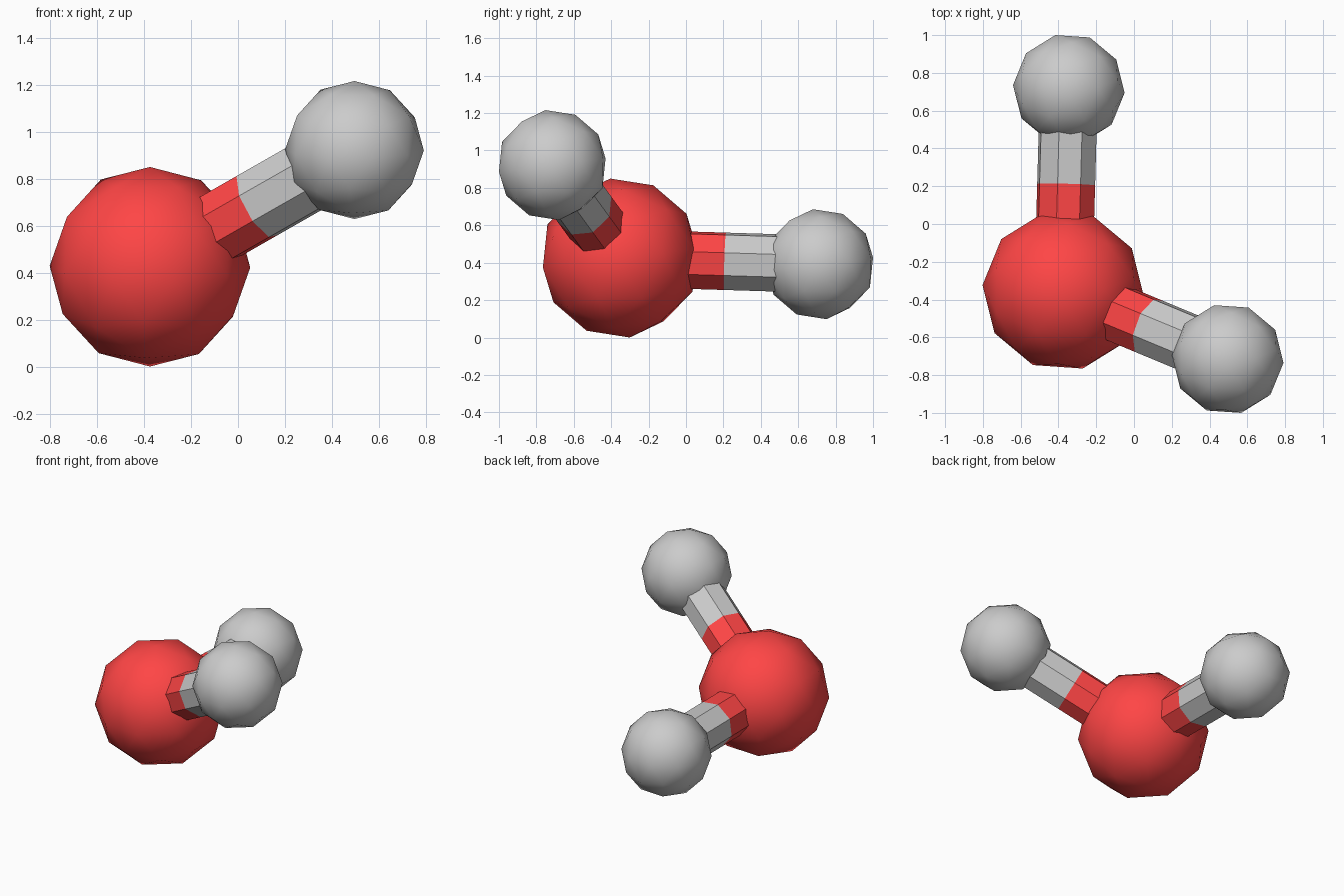
import bpy, bmesh
from math import radians, cos, sin
from mathutils import Vector, Matrix

if "Cube" in bpy.data.objects:
    bpy.data.objects.remove(bpy.data.objects["Cube"])

red = bpy.data.materials.new("red")
red.diffuse_color = (1.0, 0.06, 0.06, 1)
red.use_nodes = True
red.node_tree.nodes["Principled BSDF"].inputs["Base Color"].default_value = red.diffuse_color

O = Vector((-0.375, -0.353, 0.425))
H1 = Vector((-0.345, 0.715, 0.392))
H2 = Vector((0.496, -0.715, 0.922))

# shared slight tilt of all three balls
TILT = Matrix.Rotation(radians(7), 4, 'X') @ Matrix.Rotation(radians(86), 4, 'Z')


def finish(name, bm, smooth, mat):
    mesh = bpy.data.meshes.new(name)
    for f in bm.faces:
        f.smooth = smooth
    bm.to_mesh(mesh)
    bm.free()
    if mat:
        mesh.materials.append(mat)
    ob = bpy.data.objects.new(name, mesh)
    bpy.context.collection.objects.link(ob)


def ball(name, centre, radius, mat=None):
    bm = bmesh.new()
    bmesh.ops.create_icosphere(bm, subdivisions=2, radius=radius,
                               matrix=Matrix.Translation(centre) @ TILT)
    finish(name, bm, True, mat)


def rod(name, a, b, side, angle, mat=None):
    """Open eight-sided rod from a to b; one edge sits at angle up from side."""
    d = (b - a).normalized()
    w = (side - d * side.dot(d)).normalized()
    u = d.cross(w)
    if u.z < 0:
        u = -u
    x = w * cos(radians(angle)) + u * sin(radians(angle))
    frame = Matrix((x, d.cross(x), d)).transposed().to_4x4()
    bm = bmesh.new()
    bmesh.ops.create_cone(bm, cap_ends=False, segments=8, radius1=0.16, radius2=0.16,
                          depth=(b - a).length,
                          matrix=Matrix.Translation((a + b) / 2) @ frame)
    finish(name, bm, False, mat)


# balls
ball("large_ball", O, 0.428, red)
ball("small_ball_back", H1, 0.296)
ball("small_ball_front", H2, 0.296)

# two-tone connecting rods
for tag, end, side, angle in (("back", H1, Vector((1, 0, 0)), 16.5),
                              ("front", H2, Vector((0, -1, 0)), 27.5)):
    mid = O.lerp(end, 0.526)
    rod("rod_red_" + tag, O, mid, side, angle, red)
    rod("rod_grey_" + tag, mid, end, side, angle)
